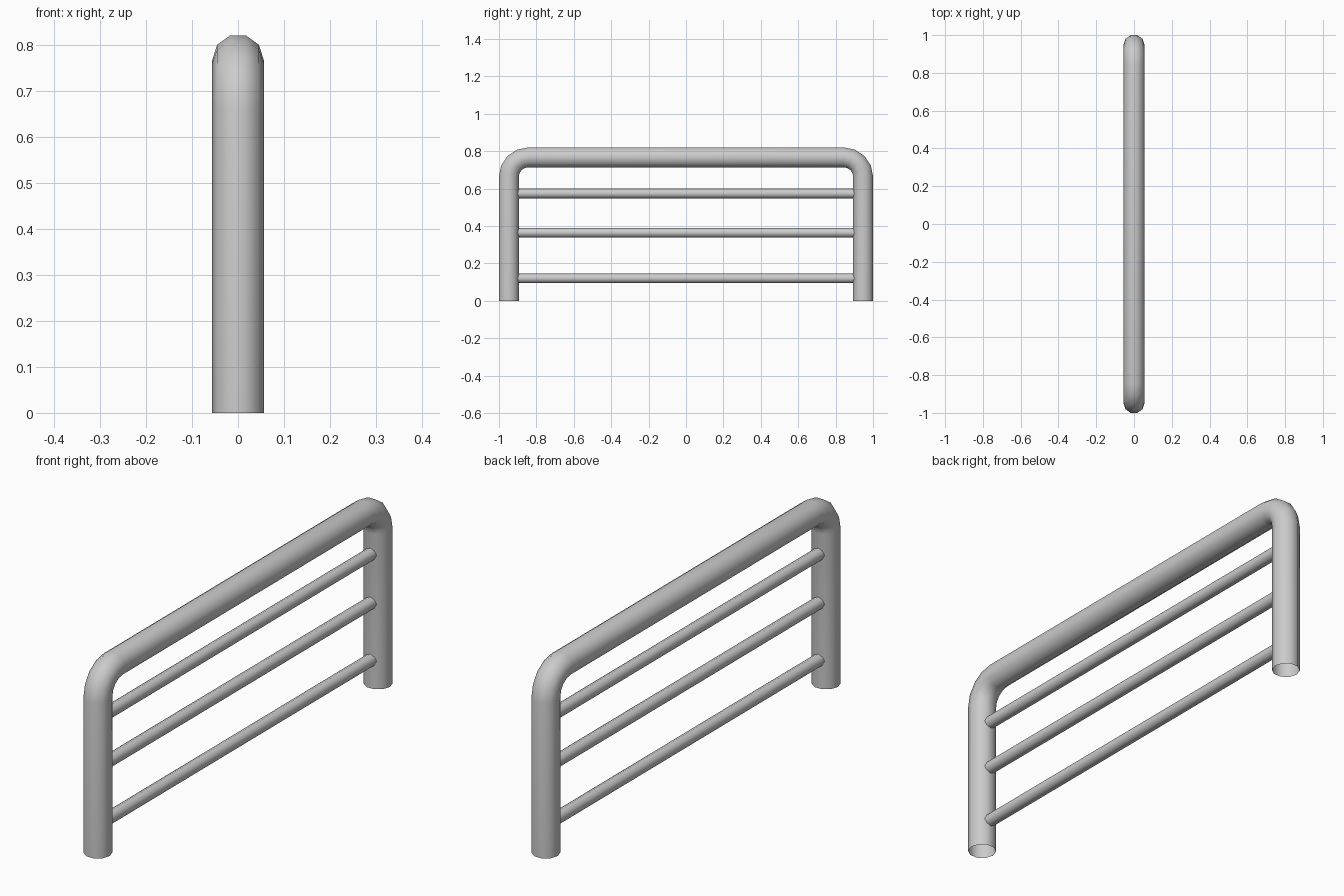
import bpy, bmesh, math
from mathutils import Vector

if "Cube" in bpy.data.objects:
    bpy.data.objects.remove(bpy.data.objects["Cube"])


def tube(name, path, radius, sides, capped):
    """Sweep a regular polygon along a path lying in the YZ plane."""
    bm = bmesh.new()
    pts = [Vector((0, y, z)) for y, z in path]
    rings = []
    for i, p in enumerate(pts):
        tangent = (pts[min(i + 1, len(pts) - 1)] - pts[max(i - 1, 0)]).normalized()
        if i == 0 or i == len(pts) - 1:
            tangent = Vector((0, round(tangent.y), round(tangent.z)))
        normal = tangent.cross(Vector((1, 0, 0)))
        ring = []
        for k in range(sides):
            a = math.tau * k / sides
            ring.append(bm.verts.new(p + Vector((radius * math.cos(a), 0, 0))
                                     + normal * radius * math.sin(a)))
        rings.append(ring)
    for r0, r1 in zip(rings, rings[1:]):
        for k in range(sides):
            j = (k + 1) % sides
            bm.faces.new((r0[k], r0[j], r1[j], r1[k]))
    if capped:
        bm.faces.new(rings[0])
        bm.faces.new(rings[-1])
    bmesh.ops.recalc_face_normals(bm, faces=bm.faces)
    mesh = bpy.data.meshes.new(name)
    bm.to_mesh(mesh)
    bm.free()
    obj = bpy.data.objects.new(name, mesh)
    bpy.context.collection.objects.link(obj)
    bpy.ops.object.select_all(action='DESELECT')
    obj.select_set(True)
    bpy.context.view_layer.objects.active = obj
    bpy.ops.object.shade_smooth_by_angle(angle=math.radians(50))
    return obj


# Bent outer frame: two open-ended legs joined by a top rail
LEG_Y, RAIL_Z, BEND, STEPS = 0.947, 0.767, 0.104, 4
half = [(LEG_Y, 0.0)]
for i in range(STEPS + 1):
    a = math.pi / 2 * i / STEPS
    half.append((LEG_Y - BEND + BEND * math.cos(a),
                 RAIL_Z - BEND + BEND * math.sin(a)))
path = half + [(-y, z) for y, z in reversed(half)]
tube("bent_frame", path, 0.056, 10, False)

# Three thin horizontal bars between the legs
for name, z in (("lower_bar", 0.12), ("middle_bar", 0.364), ("upper_bar", 0.573)):
    tube(name, [(-0.91, z), (0.91, z)], 0.026, 8, False)
